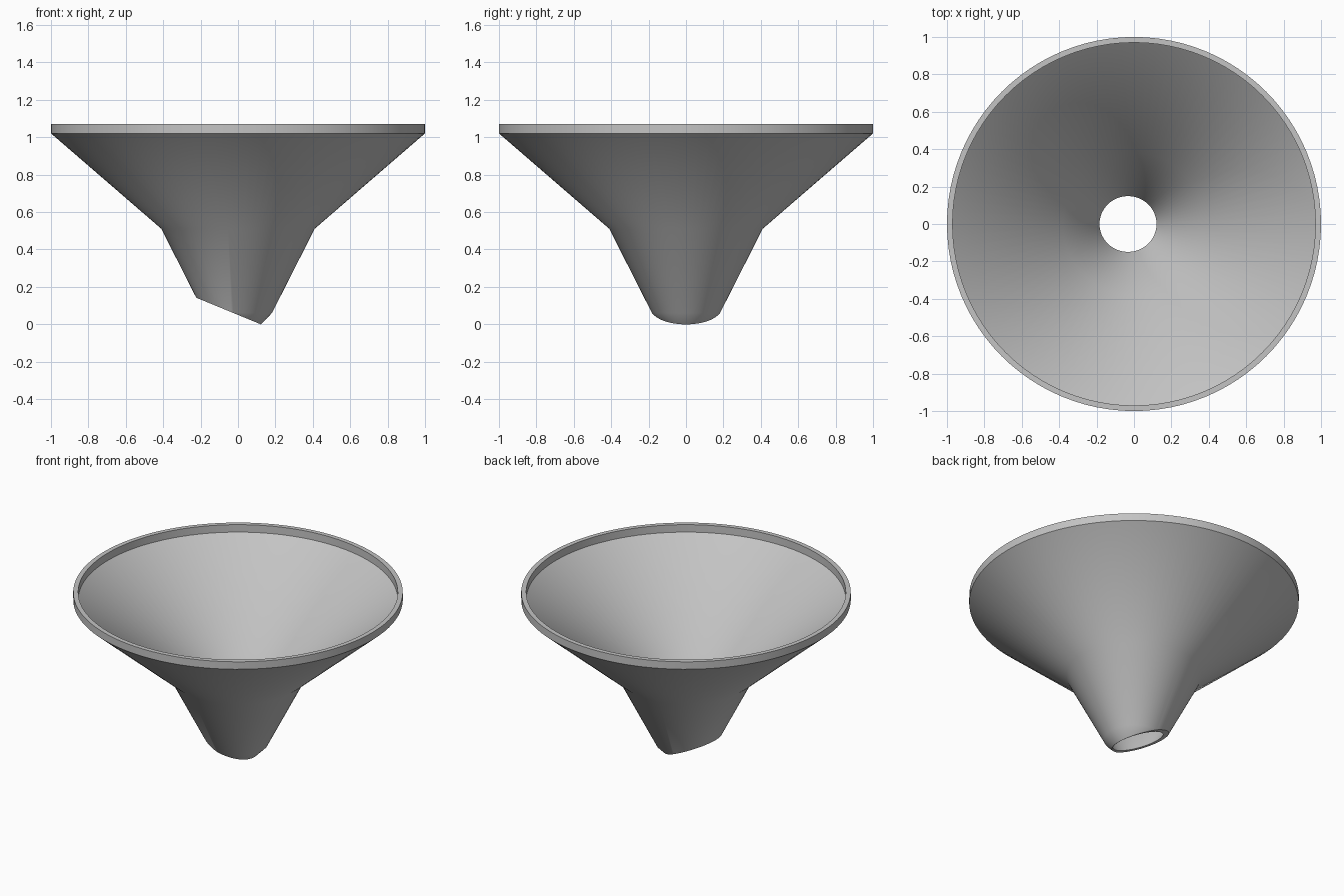
import bpy, bmesh, math
from mathutils import Vector

if "Cube" in bpy.data.objects:
    bpy.data.objects.remove(bpy.data.objects["Cube"], do_unlink=True)

# Single plain grey
grey = bpy.data.materials.new("plain_grey")
grey.use_nodes = True
colour = (0.55, 0.55, 0.55, 1)
grey.diffuse_color = colour
grey.node_tree.nodes["Principled BSDF"].inputs["Base Color"].default_value = colour

# Wall cross-section (radius, height): rim, outside, chamfered tip, inside
profile = [(0.97, 1.07), (1, 1.07), (1, 1.02), (0.41, 0.51), (0.182, 0.06),
           (0.118, -0.005), (0.38, 0.51), (0.97, 1.02)]

bm = bmesh.new()
verts = [bm.verts.new((r, 0, z)) for r, z in profile]
edges = [bm.edges.new((a, b)) for a, b in zip(verts, verts[1:] + verts[:1])]
bmesh.ops.spin(bm, geom=verts + edges, cent=(0, 0, 0), axis=(0, 0, 1),
               angle=math.tau, steps=96)
bmesh.ops.remove_doubles(bm, verts=bm.verts[:], dist=0.0005)

# Slanted cut across the spout
low, high = Vector((0.12, 0, 0)), Vector((-0.22, 0, 0.14))
normal = (high - low).cross(Vector((0, 1, 0))).normalized()
if normal.z < 0:
    normal.negate()
bmesh.ops.bisect_plane(bm, geom=bm.verts[:] + bm.edges[:] + bm.faces[:],
                       plane_co=low, plane_no=normal, clear_inner=True)
bmesh.ops.bridge_loops(bm, edges=[e for e in bm.edges if e.is_boundary])
bmesh.ops.recalc_face_normals(bm, faces=bm.faces[:])

mesh = bpy.data.meshes.new("funnel")
bm.to_mesh(mesh)
bm.free()
mesh.materials.append(grey)
funnel = bpy.data.objects.new("funnel", mesh)
bpy.context.collection.objects.link(funnel)

# Smooth walls with crisp rim and cut edges
bpy.ops.object.select_all(action='DESELECT')
funnel.select_set(True)
bpy.context.view_layer.objects.active = funnel
bpy.ops.object.shade_smooth_by_angle(angle=math.radians(30))
